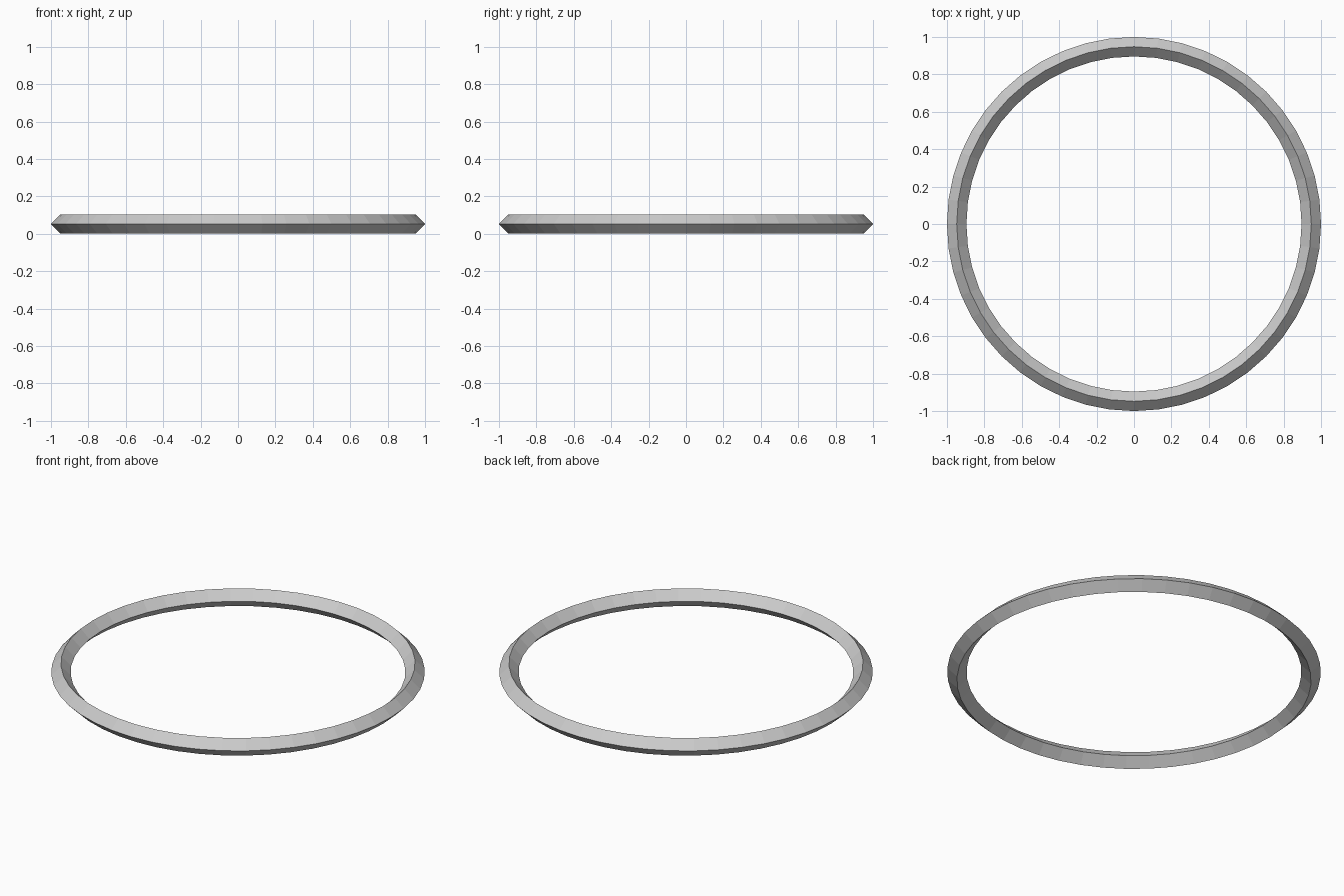
import bpy

if "Cube" in bpy.data.objects:
    bpy.data.objects.remove(bpy.data.objects["Cube"])

# Thin ring with a diamond cross-section
R, r = 0.948, 0.052
bpy.ops.mesh.primitive_torus_add(major_segments=48, minor_segments=4,
                                 major_radius=R, minor_radius=r,
                                 location=(0, 0, r))
ring = bpy.context.object
ring.name = "ring"
ring.data.shade_flat()
